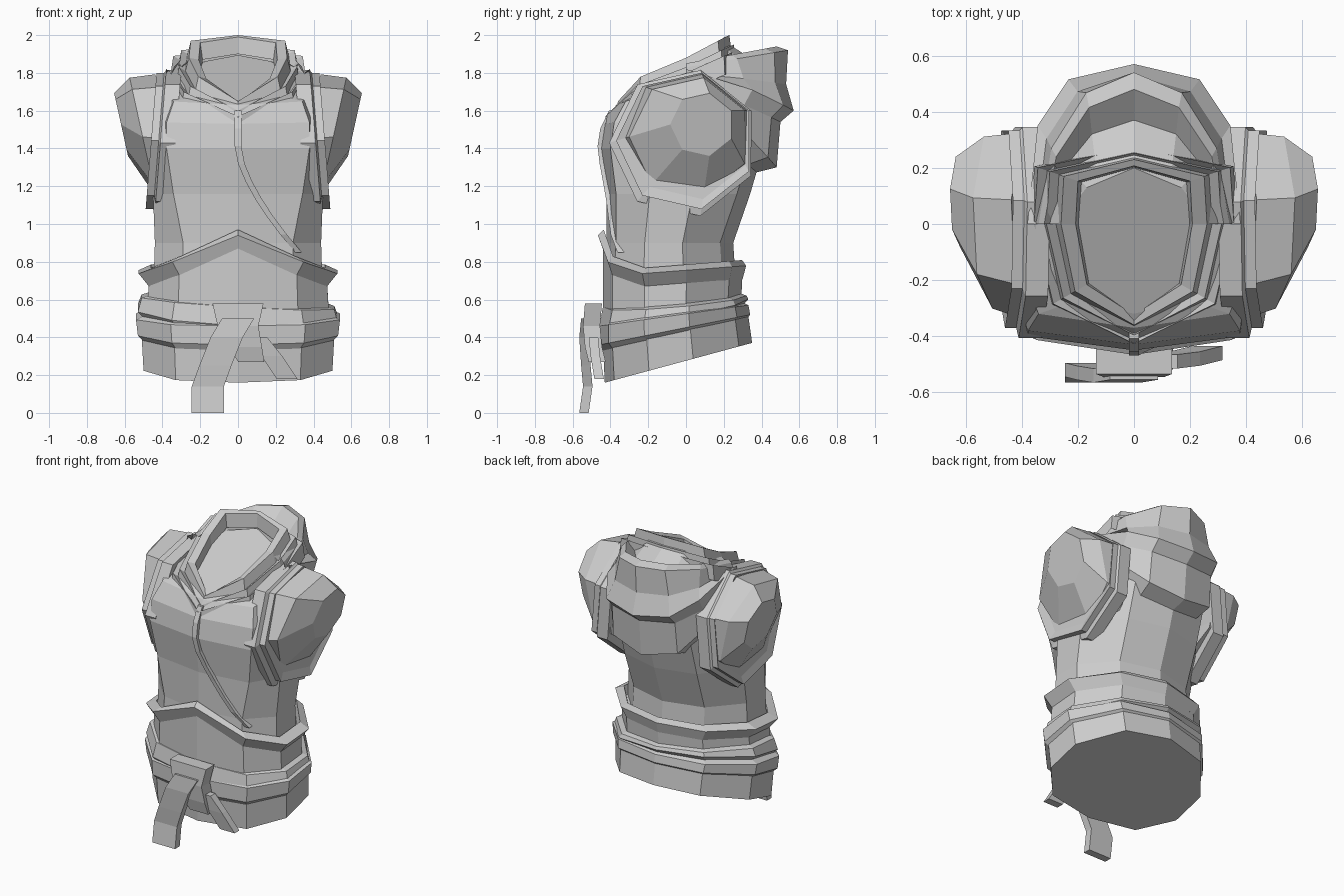
import bpy
import bmesh
from math import sin, cos, pi, radians
from mathutils import Vector
from mathutils.bvhtree import BVHTree

starting_cube = bpy.data.objects.get("Cube")
if starting_cube:
    bpy.data.objects.remove(starting_cube, do_unlink=True)

cloth = bpy.data.materials.new("plain grey")
cloth.use_nodes = True
grey = (0.6, 0.6, 0.6, 1)
cloth.diffuse_color = grey
cloth.node_tree.nodes["Principled BSDF"].inputs["Base Color"].default_value = grey


def loft(name, rings, caps=True, closed=True, wrap=False):
    """Skin a list of equally long point rings."""
    mesh = bpy.data.meshes.new(name)
    bm = bmesh.new()
    rows = [[bm.verts.new(point) for point in ring] for ring in rings]
    count = len(rows[0])
    pairs = list(zip(rows, rows[1:]))
    if wrap:
        pairs.append((rows[-1], rows[0]))
    for low, high in pairs:
        for i in range(count if closed else count - 1):
            j = (i + 1) % count
            bm.faces.new((low[i], low[j], high[j], high[i]))
    if caps:
        bm.faces.new(rows[0])
        bm.faces.new(rows[-1])
    bmesh.ops.recalc_face_normals(bm, faces=bm.faces)
    bm.to_mesh(mesh)
    bm.free()
    mesh.materials.append(cloth)
    obj = bpy.data.objects.new(name, mesh)
    bpy.context.collection.objects.link(obj)
    return obj


def mirror(half):
    """Close a half outline that starts and ends on the centre line."""
    return half + [(-x, y, z) for x, y, z in reversed(half) if x > 0]


def section(height, width, front=-0.44, back=0.3, tilt=0.0, flat=0.66):
    """Ten sided body cross-section, rising towards the back by tilt."""
    depth = back - front
    outline = [(0, front), (flat * width, front + 0.05), (width, front + 0.3 * depth),
               (width, front + 0.6 * depth), (0.6 * width, back - 0.07), (0, back)]
    return mirror([(x, y, height + tilt * (y - front)) for x, y in outline])


def strap(name, path, width, thick, taper=1.0):
    """Flat ribbon hung along a path, narrowing by taper at each point."""
    rings = []
    for x, y, z in path:
        left, right = x - width / 2, x + width / 2
        near, far = y - thick / 2, y + thick / 2
        rings.append([(left, near, z), (right, near, z), (right, far, z), (left, far, z)])
        width *= taper
    return loft(name, rings)


# Torso, topped by the sloping floor of the neck opening
torso = loft("torso", [
    section(height=0.6, width=0.45, back=0.27),
    section(height=0.9, width=0.44, front=-0.42, back=0.25),
    section(height=1.16, width=0.45, front=-0.42, back=0.34, flat=0.76),
    section(height=1.4, width=0.45, front=-0.45, back=0.41, flat=0.84),
    section(height=1.53, width=0.42, front=-0.43, back=0.42, tilt=0.15, flat=0.9),
    section(height=1.63, width=0.4, front=-0.37, back=0.28, tilt=0.37, flat=0.85),
    section(height=1.66, width=0.28, front=-0.32, back=0.2, tilt=0.45, flat=0.7)])

# Skirt hem and the two wraps of the sash
loft("skirt", [section(height=0.16, width=0.5, front=-0.43, back=0.35, tilt=0.27),
               section(height=0.36, width=0.51, back=0.33, tilt=0.2)])
loft("lower_sash", [section(height=0.33, width=0.5, back=0.32, tilt=0.22),
                    section(height=0.36, width=0.53, front=-0.46, back=0.34, tilt=0.2),
                    section(height=0.46, width=0.54, front=-0.46, back=0.33, tilt=0.14),
                    section(height=0.49, width=0.49, back=0.3, tilt=0.13)])
upper_wrap = [section(height=0.42, width=0.49, back=0.3, tilt=0.2),
              section(height=0.46, width=0.53, front=-0.46, back=0.33, tilt=0.18),
              section(height=0.56, width=0.51, back=0.32, tilt=0.08),
              section(height=0.58, width=0.46, front=-0.42, back=0.28, tilt=0.08)]
loft("upper_sash", [[(x, y, z - 0.06 * x) for x, y, z in ring] for ring in upper_wrap])

# Waist panel with a peaked front, and the trim that follows its top edge
waist_width, peak = 0.47, 0.22
waist = [(x, y, z + (peak * (1 - abs(x) / waist_width) if y < 0 else 0))
         for x, y, z in section(height=0.69, width=waist_width, tilt=0.08)]
loft("waist_panel", [section(height=0.55, width=0.48, back=0.29), waist])
trim_profile = [(0.92, -0.03), (1, -0.04), (1.12, 0.03), (0.98, 0.06)]
loft("waist_trim", [[(x * scale, y * (1 + scale) / 2, z + rise) for x, y, z in waist]
                    for scale, rise in trim_profile], caps=False, wrap=True)

# Knot with two hanging tails
strap("knot", [(0, -0.49, 0.58), (0, -0.5, 0.46), (0.04, -0.49, 0.35), (0.07, -0.47, 0.27)],
      width=0.27, thick=0.09, taper=0.8)
strap("long_tail", [(0, -0.53, 0.5), (-0.06, -0.54, 0.4), (-0.12, -0.53, 0.25),
                    (-0.16, -0.52, 0.14), (-0.16, -0.54, 0)], width=0.17, thick=0.05)
strap("short_tail", [(0.1, -0.49, 0.4), (0.18, -0.48, 0.3), (0.26, -0.46, 0.18)],
      width=0.11, thick=0.05)

# Raised edge of the overlapping chest flap, laid on the torso surface
surface = BVHTree.FromPolygons([v.co for v in torso.data.vertices],
                               [p.vertices for p in torso.data.polygons])
flap_path = []
flap_top, flap_bend, flap_end = 1.6, 1.4, 0.85
flap_steps = 8
for i in range(flap_steps + 1):
    z = flap_top + (flap_end - flap_top) * i / flap_steps
    x = 0.32 * (max(0, flap_bend - z) / (flap_bend - flap_end)) ** 1.5
    hit = surface.ray_cast(Vector((x, -2, z)), Vector((0, 1, 0)))[0]
    flap_path.append((x, hit.y, z))
strap("flap_edge", flap_path, width=0.035, thick=0.04)

# Stepped collar: each step widens and lowers the rim outline
rim = mirror([(0, -0.36, 1.65), (0.21, -0.24, 1.78), (0.26, 0, 1.88),
              (0.25, 0.17, 1.97), (0, 0.23, 2)])
collar_steps = [(0.75, 0.1), (0.8, 0.01), (1, 0), (1.07, 0.07),
                (1.2, 0.05), (1.24, 0.1), (1.37, 0.08), (1.42, 0.18)]
loft("collar", [[(x * grow, y * (1 + grow) / 2, z - drop) for x, y, z in rim]
                for grow, drop in collar_steps], caps=False)


def fold(width, back, side_height, back_height, square=1.0):
    """Half oval of cloth hanging from shoulder to shoulder round the back."""
    points = []
    for i in range(7):
        across, behind = cos(pi * i / 6), max(0, sin(pi * i / 6))
        points.append((width * abs(across) ** square * (1 if across > 0 else -1),
                       back * behind ** square,
                       side_height + (back_height - side_height) * behind))
    return points


# Lowered hood draped over the back in overlapping folds
loft("hood", [
    fold(width=0.27, back=0.23, side_height=1.85, back_height=1.95),
    fold(width=0.3, back=0.37, side_height=1.83, back_height=1.86),
    fold(width=0.32, back=0.48, side_height=1.85, back_height=1.94),
    fold(width=0.34, back=0.54, side_height=1.83, back_height=1.92),
    fold(width=0.35, back=0.53, side_height=1.8, back_height=1.74, square=0.8),
    fold(width=0.38, back=0.57, side_height=1.82, back_height=1.6, square=0.7),
    fold(width=0.38, back=0.5, side_height=1.72, back_height=1.54, square=0.7),
    fold(width=0.39, back=0.48, side_height=1.7, back_height=1.3, square=0.7),
    fold(width=0.36, back=0.36, side_height=1.6, back_height=1.27, square=0.7)],
    caps=False, closed=False)

# Armhole trim and short sleeves: seven sided rings given as (scale, distance out)
armhole_radius, armhole_height = 0.37, 1.44
trim_steps = [(1.07, 0.33), (1.07, 0.41), (1, 0.42), (1, 0.46), (0.9, 0.45)]
sleeve_steps = [(0.96, 0.36), (0.87, 0.5), (0.46, 0.6)]


def arm_ring(sign, scale, out, lean):
    """Ring round the arm; smaller rings shift up and back."""
    shift = 0.16 * (1 - scale)
    ring = []
    for i in range(7):
        angle = radians(77) + 2 * pi * i / 7
        rise = shift + scale * armhole_radius * sin(angle)
        ring.append((sign * (out + lean * rise),
                     shift + scale * armhole_radius * cos(angle), armhole_height + rise))
    return ring


for side, sign in (("left", 1), ("right", -1)):
    for part, steps, lean in (("armhole_trim", trim_steps, -0.08),
                              ("sleeve", sleeve_steps, 0.22)):
        loft(f"{side}_{part}", [arm_ring(sign, scale, out, lean) for scale, out in steps])
